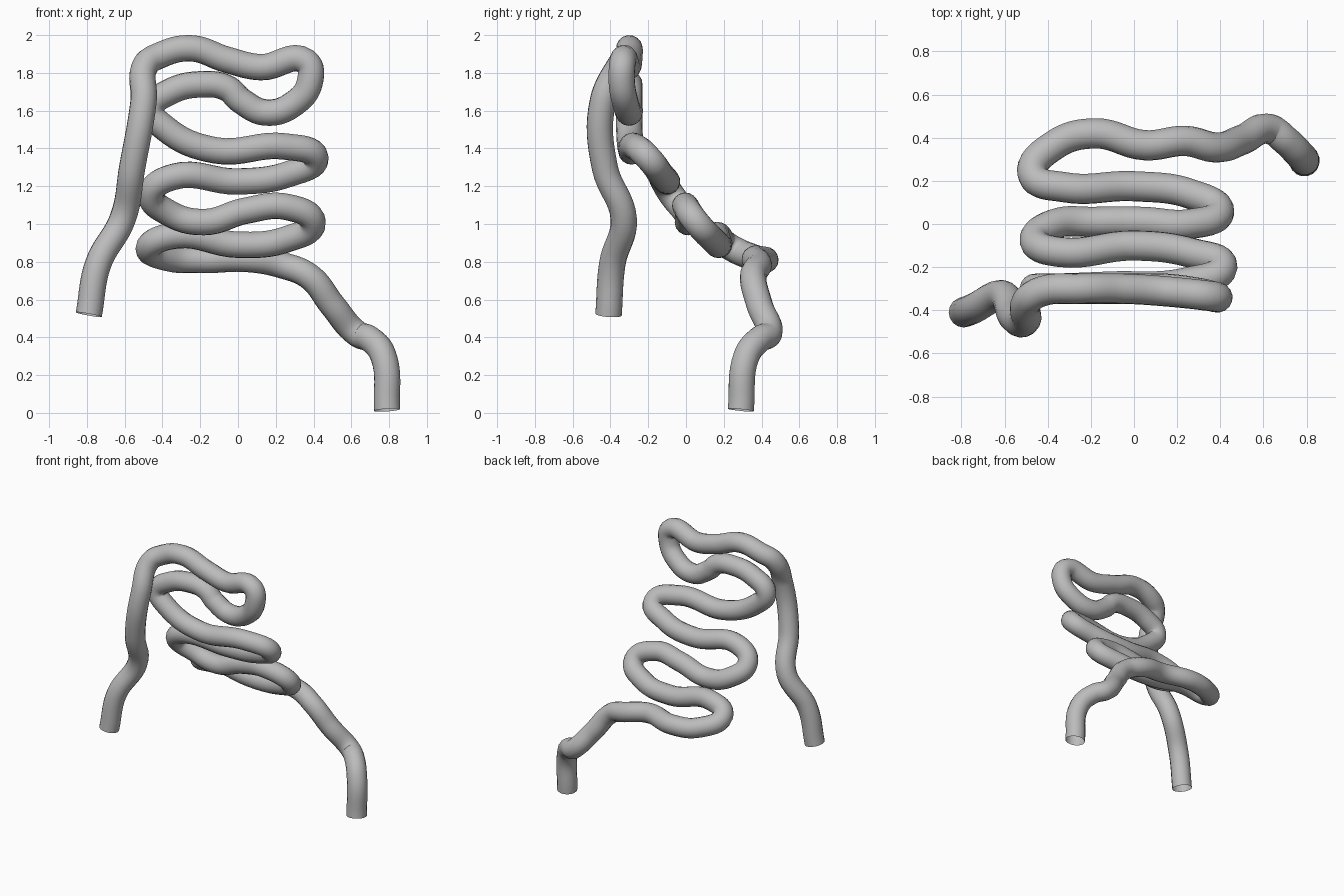
import bpy

TUBE_RADIUS = 0.07

# Remove the default cube
default_cube = bpy.data.objects.get("Cube")
if default_cube:
    bpy.data.objects.remove(default_cube, do_unlink=True)

# Centre line of the tube, section by section
inlet_leg = [
    (-.79, -.41, .52), (-.74, -.39, .79), (-.61, -.33, 1.03),
    (-.56, -.43, 1.3), (-.5, -.44, 1.65), (-.49, -.35, 1.84),
]
top_bar = [
    (-.42, -.31, 1.89), (-.25, -.3, 1.93), (-.06, -.3, 1.87),
    (.12, -.31, 1.83), (.36, -.335, 1.86),
]
upper_loop = [
    (.38, -.34, 1.75), (.3, -.32, 1.64), (.15, -.3, 1.59),
    (.02, -.3, 1.65), (-.06, -.3, 1.72), (-.18, -.3, 1.74),
    (-.36, -.3, 1.7), (-.46, -.3, 1.61),
]
second_loop = [
    (-.39, -.3, 1.51), (-.12, -.29, 1.39), (.25, -.27, 1.41),
    (.41, -.2, 1.35), (.27, -.135, 1.265), (0, -.1, 1.225),
    (-.34, -.13, 1.25), (-.46, -.08, 1.16),
]
third_loop = [
    (-.37, 0, 1.06), (-.18, .01, 1.01), (.04, .01, 1.07),
    (.26, 0, 1.09), (.395, .055, 1.01), (.26, .14, .92),
    (0, .175, .89), (-.32, .17, .94), (-.47, .23, .88),
]
bottom_bar = [
    (-.37, .365, .82), (-.18, .42, .81), (.05, .365, .815),
    (.24, .385, .78), (.38, .355, .72),
]
outlet_leg = [
    (.5, .39, .57), (.63, .44, .42), (.7, .39, .39),
    (.77, .32, .3), (.79, .29, .015),
]


def make_material(name, color):
    material = bpy.data.materials.new(name)
    material.use_nodes = True
    material.diffuse_color = color
    for node in material.node_tree.nodes:
        if node.type == "BSDF_PRINCIPLED":
            node.inputs["Base Color"].default_value = color
    return material


def make_tube(name, path, radius, material):
    curve = bpy.data.curves.new(name, "CURVE")
    curve.dimensions = "3D"
    curve.bevel_depth = radius
    curve.bevel_resolution = 6
    curve.resolution_u = 8
    curve.use_fill_caps = False
    spline = curve.splines.new("BEZIER")
    spline.bezier_points.add(len(path) - 1)
    for point, position in zip(spline.bezier_points, path):
        point.co = position
        point.handle_left_type = point.handle_right_type = "AUTO"
    curve.materials.append(material)
    tube = bpy.data.objects.new(name, curve)
    bpy.context.collection.objects.link(tube)
    return tube


# One continuous open-ended tube, turned into a smooth mesh
grey = make_material("plain grey", (.5, .5, .5, 1))
sections = (inlet_leg, top_bar, upper_loop, second_loop,
            third_loop, bottom_bar, outlet_leg)
path = [point for section in sections for point in section]
tube = make_tube("coiled_tube", path, TUBE_RADIUS, grey)

bpy.ops.object.select_all(action="DESELECT")
tube.select_set(True)
bpy.context.view_layer.objects.active = tube
bpy.ops.object.convert(target="MESH")
bpy.ops.object.shade_smooth_by_angle()
